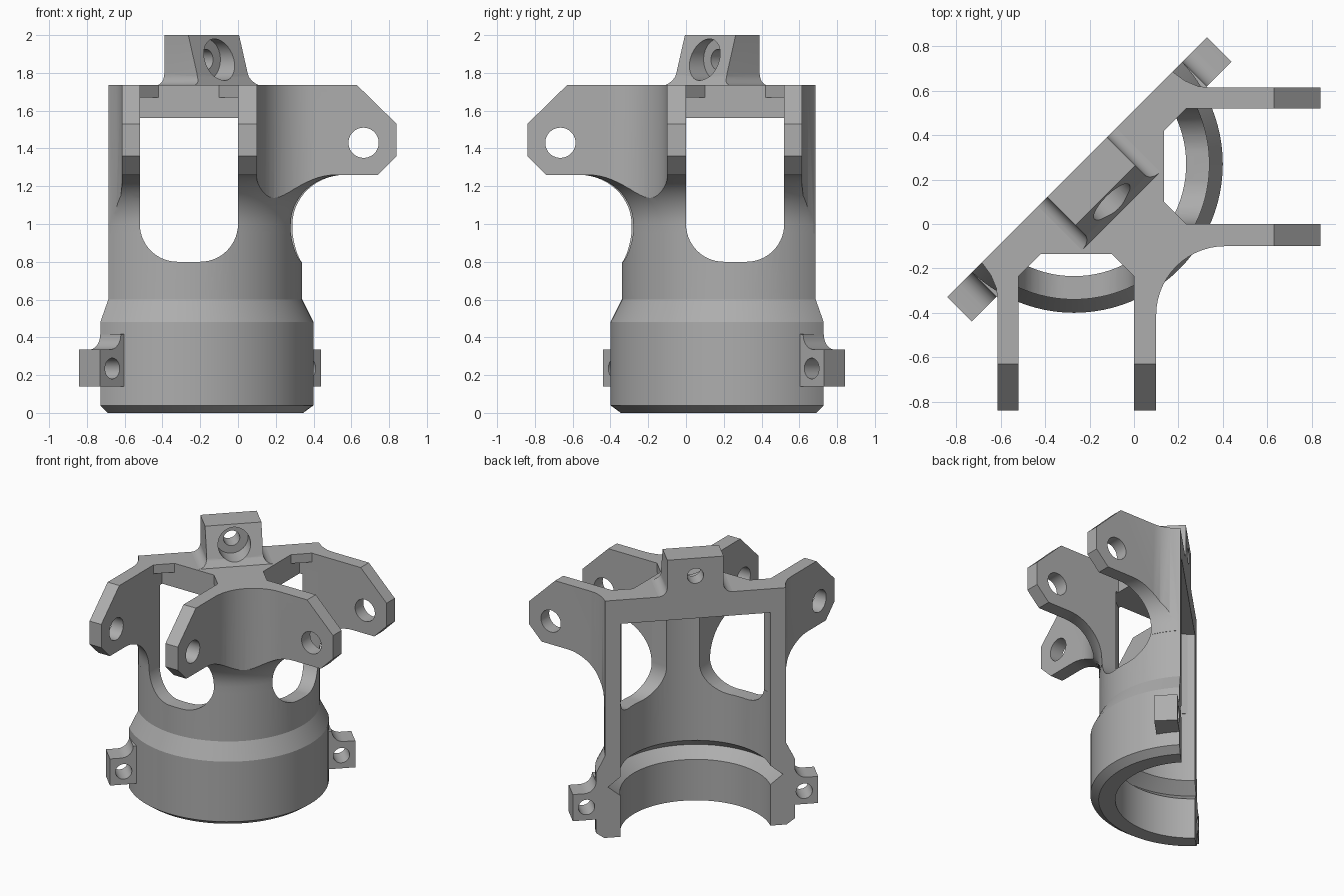
import bpy, bmesh
from math import sin, cos, pi, radians, sqrt
from mathutils import Vector, Matrix

old = bpy.data.objects.get("Cube")
if old:
    bpy.data.objects.remove(old, do_unlink=True)

grey = bpy.data.materials.new("plain grey")
grey.use_nodes = True
grey.diffuse_color = (0.42, 0.42, 0.42, 1)
grey.node_tree.nodes["Principled BSDF"].inputs["Base Color"].default_value = (0.42, 0.42, 0.42, 1)

AXIS = 0.27          # bore axis stands at (-AXIS, AXIS)
SPLIT = 0.02         # split face distance from the axis
TOP = 1.735
parts = []


# Placement rules: u runs along the split face, v points out of the shell
def local(u, v, z):
    return Vector((-AXIS + (u + v) / sqrt(2), AXIS + (u - v) / sqrt(2), z))


def world(x, y, z):
    return Vector((x, y, z))


def flipped(x, y, z):
    return Vector((-y, -x, z))


def finish(name, bm):
    bmesh.ops.recalc_face_normals(bm, faces=bm.faces)
    mesh = bpy.data.meshes.new(name)
    bm.to_mesh(mesh)
    bm.free()
    mesh.materials.append(grey)
    ob = bpy.data.objects.new(name, mesh)
    bpy.context.collection.objects.link(ob)
    return ob


def prism(name, points, place, d0, d1):
    """Extrude a 2D outline from depth d0 to d1; place(a, b, depth) gives the position."""
    bm = bmesh.new()
    low = [bm.verts.new(place(a, b, d0)) for a, b in points]
    high = [bm.verts.new(place(a, b, d1)) for a, b in points]
    bm.faces.new(low)
    bm.faces.new(high)
    n = len(points)
    for i in range(n):
        j = (i + 1) % n
        bm.faces.new((low[i], low[j], high[j], high[i]))
    return finish(name, bm)


def lathe(name, profile, steps=96):
    bm = bmesh.new()
    vs = [bm.verts.new((r - AXIS, AXIS, z)) for r, z in profile]
    es = [bm.edges.new((vs[i], vs[(i + 1) % len(vs)])) for i in range(len(vs))]
    bmesh.ops.spin(bm, geom=vs + es, cent=(-AXIS, AXIS, 0), axis=(0, 0, 1),
                   angle=2 * pi, steps=steps)
    bmesh.ops.remove_doubles(bm, verts=bm.verts, dist=1e-4)
    bmesh.ops.dissolve_degenerate(bm, edges=bm.edges, dist=1e-5)
    return finish(name, bm)


def arc(ca, cb, r, start, end, n=14):
    return [(ca + r * cos(radians(start + (end - start) * i / n)),
             cb + r * sin(radians(start + (end - start) * i / n))) for i in range(n + 1)]


def disc(ca, cb, r):
    return arc(ca, cb, r, 0, 360, 40)[:-1]


def cut(ob, cutter):
    cutter.hide_render = True
    mod = ob.modifiers.new("cut", "BOOLEAN")
    mod.operation = "DIFFERENCE"
    mod.solver = "EXACT"
    mod.object = cutter
    bpy.context.view_layer.objects.active = ob
    bpy.ops.object.modifier_apply(modifier=mod.name)
    bpy.data.objects.remove(cutter, do_unlink=True)


# Half shell with top slab, inner groove, and two U-shaped windows
body = lathe("shell_body", [
    (0, 1.56), (0, TOP), (0.61, TOP), (0.61, 0.6), (0.67, 0.48), (0.67, 0.04),
    (0.615, 0), (0.505, 0), (0.505, 0.30), (0.59, 0.37), (0.505, 0.44), (0.505, 1.56)])
cut(body, prism("split_cutter", [(-2, -2), (2, -2), (2, SPLIT), (-2, SPLIT)], local, -1, 3))
window = [(-0.52, 1.9)] + arc(-0.32, 1.0, 0.2, 180, 270) + arc(-0.2, 1.0, 0.2, 270, 360) + [(0, 1.9)]
for side in (world, flipped):
    cut(body, prism("window_cutter", window, lambda a, b, d: side(a, d, b), -1.2, -0.135))
parts.append(body)

# Thin corner gussets of the slab at the windows
for side in (world, flipped):
    for edge, inner in ((-0.52, -0.42), (0, -0.1)):
        parts.append(prism("slab_corner", [(edge, -0.235), (inner, -0.135), (edge, -0.135)],
                           side, 1.67, TOP))


# Arms: plan outline, blended into the shell below, with chamfered drilled ends
def trim_arm(ob, sides):
    blend = [(0.612, 0.9)] + arc(0.872, 1.0, 0.26, 180, 90) + [(2, 1.26), (2, 0.9)]
    cut(ob, lathe("blend_cutter", blend))
    for side in sides:
        for shape in ([(0.62, 1.745), (0.85, 1.52), (0.85, 1.745)],
                      [(0.73, 1.25), (0.85, 1.37), (0.85, 1.25)],
                      disc(0.665, 1.43, 0.08)):
            cut(ob, prism("arm_cutter", shape, lambda a, b, d: side(a, d, b), -0.15, 0.7))
    parts.append(ob)


middle = [(0.84, -0.1), (0.84, 0), (0.16, 0), (0.13, -0.13), (0, -0.16), (0, -0.84), (0.1, -0.84)]
middle += arc(0.41, -0.41, 0.31, 180, 90)
trim_arm(prism("middle_arms", middle, world, 0.95, TOP), (world, flipped))

outer = [(0.84, 0.52), (0.84, 0.615), (0.34, 0.615), (0.29, 0.62), (0.23, 0.645),
         (0.175, 0.685), (0.12, 0.6), (0.16, 0.52)]
for name, side in (("left_outer_arm", world), ("front_outer_arm", flipped)):
    trim_arm(prism(name, outer, side, 0.95, TOP), (side,))

# Clamp ears beside the split face
for s in (-1, 1):
    shape = [(0.6, 0.14), (0.827, 0.14), (0.827, 0.335)] + arc(0.75, 0.415, 0.08, 270, 180, 6) + [(0.6, 0.42)]
    place = lambda a, b, d: local(s * a, d, b)
    ear = prism("clamp_ear", shape, place, SPLIT, 0.175)
    cut(ear, prism("ear_cutter", disc(0.734, 0.235, 0.055), place, -0.1, 0.4))
    parts.append(ear)

# Top lug with sloped front and counterbored hole
half = [(0.19, 2.0)] + arc(0.25, 1.795, 0.06, 180, 270, 6) + [(0.25, 1.71)]
outline = half + [(-u, z) for u, z in reversed(half)]
along_v = lambda a, b, d: local(a, d, b)
lug = prism("top_lug", outline, along_v, SPLIT, 0.4)
slope = [(0.184, 2.05), (0.27, 1.78), (0.3, 1.735), (0.33, 1.7), (0.6, 1.7), (0.6, 2.05)]
cut(lug, prism("slope_cutter", slope, lambda a, b, d: local(d, a, b), -0.5, 0.5))
cut(lug, prism("bore_cutter", disc(0, 1.87, 0.11), along_v, 0.14, 0.6))
cut(lug, prism("hole_cutter", disc(0, 1.87, 0.055), along_v, -0.2, 0.6))
parts.append(lug)

# Smooth the curved walls, keep machined edges sharp
bpy.ops.object.select_all(action="DESELECT")
for ob in parts:
    ob.select_set(True)
bpy.context.view_layer.objects.active = body
bpy.ops.object.shade_smooth_by_angle(angle=radians(25))
